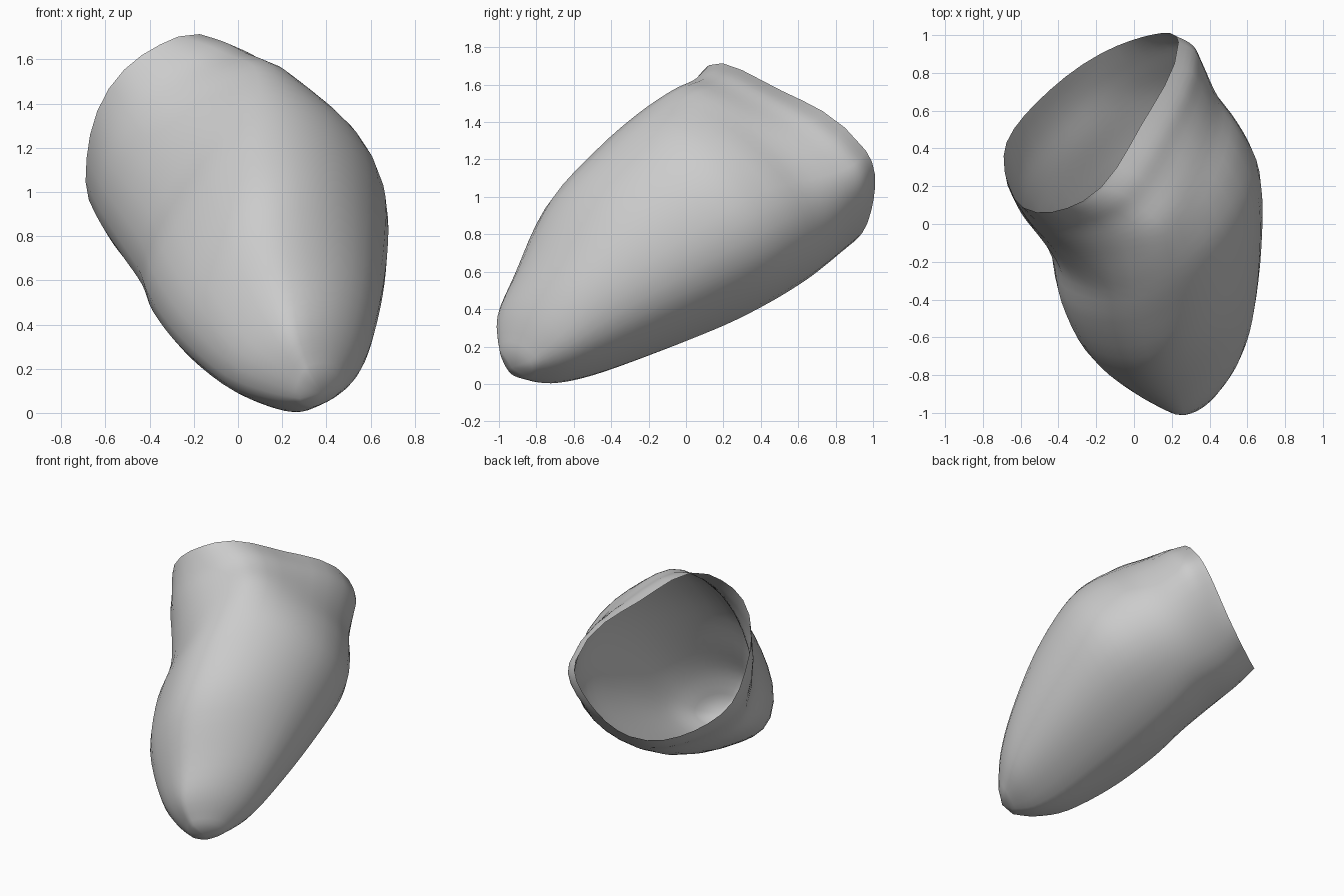
import bpy, bmesh, math
from mathutils import Vector

cube = bpy.data.objects.get("Cube")
if cube:
    bpy.data.objects.remove(cube)

SEGMENTS, STEPS = 32, 4
SLANT = 0.65   # sideways lean of the section planes

# Sections from the tip to the rim: position along the axis, then the
# left, top, right and bottom extremes, each as (across, up)
sections = [
    (-.90, .28, .62, .33, .74, .47, .60, .36, .54),
    (-.75, .13, .62, .27, .90, .57, .61, .30, .43),
    (-.50, -.06, .62, .24, 1.03, .635, .65, .24, .33),
    (-.10, -.27, .65, .18, 1.22, .675, .64, .17, .22),
    (.30, -.40, .63, .13, 1.29, .67, .61, .10, .125),
    (.60, -.45, .58, .10, 1.31, .575, .57, .04, .08),
    (.85, -.54, .60, .07, 1.30, .45, .49, 0, .06),
    (1.06, -.62, .63, -.05, 1.275, .375, .42, -.10, .06),
    (1.20, -.66, .63, -.15, 1.28, .325, .40, -.15, .065),
    (1.33, -.69, .62, -.27, 1.29, .235, .42, -.17, .07),
]

# How far each quarter (right, top) is flattened, on the body and at the rim
FLATTEN = {
    (True, True): (.02, .15),
    (False, True): (.08, -.06),
    (False, False): (.10, .06),
    (True, False): (-.06, .06),
}


def place(axis, across, up):
    """Turn slanted section coordinates into a point in space."""
    along = axis + SLANT * across
    return Vector((across, .8 * along - .6 * up, .6 * along + .8 * up))


def blend(a, b, c, d, t):
    """Smooth curve from b to c, guided by its neighbours."""
    return b + t * ((c - a) / 2 + t * (a - 2.5 * b + 2 * c - d / 2
                    + t * (1.5 * (b - c) + (d - a) / 2)))


def refine(rows):
    """Insert smooth in-between sections."""
    last = len(rows) - 1
    for i in range(last):
        near = [rows[max(0, min(last, i + k))] for k in (-1, 0, 1, 2)]
        for j in range(STEPS):
            yield [blend(*values, j / STEPS) for values in zip(*near)]
    yield rows[-1]


def ring(section):
    """Closed outline made of four quarter arcs."""
    axis, xl, vl, xt, vt, xr, vr, xb, vb = section
    rim = max(0, axis - .5) / .83
    for i in range(SEGMENTS):
        angle = math.tau * i / SEGMENTS
        c, s = math.cos(angle), math.sin(angle)
        body_flat, rim_flat = FLATTEN[c >= 0, s >= 0]
        flat = body_flat + (rim_flat - body_flat) * rim
        reach = 1 - flat * math.sin(2 * angle) ** 2
        mid_x, top_v = (xt, vt) if s >= 0 else (xb, vb)
        side_x, mid_v = (xr, vr) if c >= 0 else (xl, vl)
        across = mid_x + (side_x - mid_x) * abs(c) * reach
        up = mid_v + (top_v - mid_v) * abs(s) * reach
        # the rim dips at top and bottom
        yield place(axis + .035 * rim * math.cos(2 * angle), across, up)


# Open shell with a closed tip
bm = bmesh.new()
rings = [[bm.verts.new(p) for p in ring(row)] for row in refine(sections)]
tip = bm.verts.new(place(-.94, .38, .63))
for i in range(SEGMENTS):
    j = (i + 1) % SEGMENTS
    bm.faces.new((tip, rings[0][j], rings[0][i]))
    for a, b in zip(rings, rings[1:]):
        bm.faces.new((a[i], a[j], b[j], b[i]))
bmesh.ops.recalc_face_normals(bm, faces=bm.faces)
# the tip faces outward, so its normal must point to the front
bm.faces.ensure_lookup_table()
if bm.faces[0].normal.y > 0:
    bmesh.ops.reverse_faces(bm, faces=bm.faces)
mesh = bpy.data.meshes.new("chamber_shell")
bm.to_mesh(mesh)
bm.free()

grey = bpy.data.materials.new("light_grey")
grey.use_nodes = True
colour = (.6, .6, .6, 1)
grey.diffuse_color = colour
grey.node_tree.nodes["Principled BSDF"].inputs["Base Color"].default_value = colour
mesh.materials.append(grey)

shell = bpy.data.objects.new("chamber_shell", mesh)
bpy.context.collection.objects.link(shell)
bpy.context.view_layer.objects.active = shell
shell.select_set(True)
bpy.ops.object.shade_smooth_by_angle(angle=math.radians(60))
